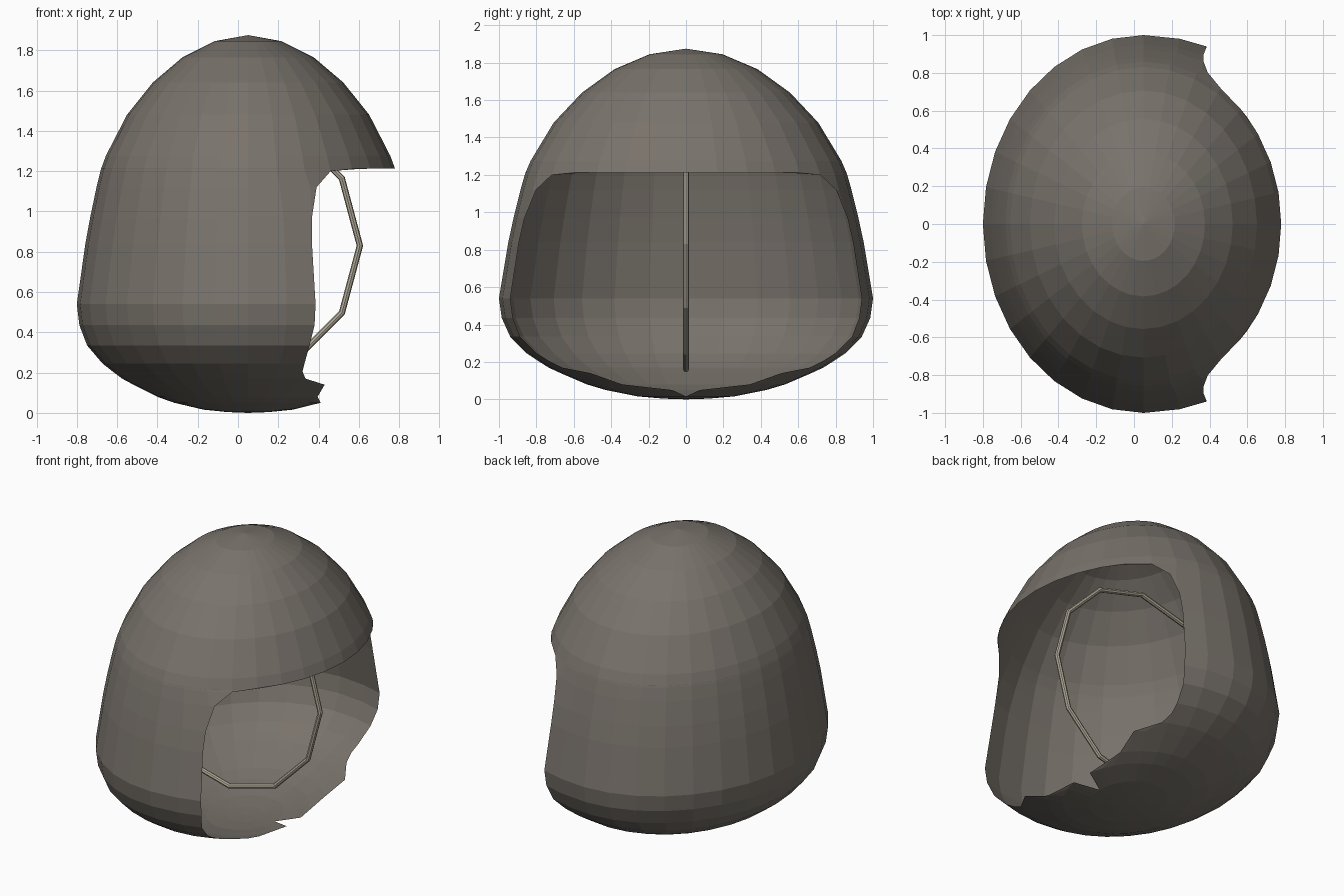
import bpy, bmesh, math

if "Cube" in bpy.data.objects:
    bpy.data.objects.remove(bpy.data.objects["Cube"])


def material(name, color):
    m = bpy.data.materials.new(name)
    m.diffuse_color = (*color, 1)
    m.use_nodes = True
    m.node_tree.nodes["Principled BSDF"].inputs["Base Color"].default_value = m.diffuse_color
    return m


shell_mat = material("warm_grey", (0.19, 0.17, 0.147))
ring_mat = material("pale_stone", (0.45, 0.41, 0.32))

CX = 0.05          # axis of the egg-shaped shell
HALF = 16          # columns over half a turn

# Shell rows: radius, height, x where the opening starts (None = closed row)
ROWS = [
    (0.195, 1.845, None), (0.383, 1.765, None), (0.556, 1.64, None),
    (0.707, 1.48, None), (0.831, 1.275, None), (0.858, 1.212, None),
    (0.858, 1.211, 0.60), (0.862, 1.20, 0.46), (0.885, 1.12, 0.39),
    (0.922, 0.97, 0.367), (0.95, 0.84, 0.367), (1.0, 0.54, 0.385),
    (0.985, 0.435, 0.38), (0.94, 0.335, 0.355), (0.85, 0.245, 0.33),
    (0.79, 0.205, 0.32), (0.735, 0.17, 0.335), (0.67, 0.14, 0.43),
    (0.53, 0.08, 0.395), (0.43, 0.05, 0.41), (0.26, 0.016, None),
    (0.12, 0.004, None),
]


def x_radius(z):
    # the shell swells slightly around the opening
    return 0.85 + 0.13 * max(0, min(1, (1.212 - z) / 0.2, (z - 0.1) / 0.2))


# Half shell, mirrored across y
bm = bmesh.new()
grid = []
for r, z, limit in ROWS:
    front = x_radius(z)
    start = 0 if limit is None else math.acos(min(1, (limit - CX) / (front * r)))
    row = []
    for j in range(HALF + 1):
        a = math.pi * j / HALF
        if a < start and row:
            row.append(row[-1])
            continue
        a = max(a, start)
        rx = front if math.cos(a) > 0 else 0.85
        y = 0 if j in (0, HALF) and a != start else r * math.sin(a)
        row.append(bm.verts.new((CX + rx * r * math.cos(a), max(y, 0), z)))
    grid.append(row)


def face(verts):
    unique = list(dict.fromkeys(verts))
    if len(unique) > 2:
        bm.faces.new(unique)


for i in range(len(grid) - 1):
    up, low = grid[i], grid[i + 1]
    for j in range(HALF):
        # leave the straight top and bottom rims of the opening free
        if ROWS[i][2] is None and low[j] is low[j + 1]:
            continue
        if ROWS[i + 1][2] is None and up[j] is up[j + 1]:
            continue
        face([up[j], low[j], low[j + 1], up[j + 1]])

top = bm.verts.new((CX, 0, 1.875))
bottom = bm.verts.new((CX, 0, 0))
for j in range(HALF):
    face([top, grid[0][j], grid[0][j + 1]])
    face([bottom, grid[-1][j + 1], grid[-1][j]])
bmesh.ops.remove_doubles(bm, verts=bm.verts, dist=0.0002)
mesh = bpy.data.meshes.new("shell")
bm.to_mesh(mesh)
bm.free()
mesh.materials.append(shell_mat)
shell = bpy.data.objects.new("shell", mesh)
bpy.context.collection.objects.link(shell)
mirror = shell.modifiers.new("mirror", 'MIRROR')
mirror.use_axis = (False, True, False)

# Upright twelve-sided hoop inside the shell
bpy.ops.mesh.primitive_torus_add(
    major_segments=12, minor_segments=8, major_radius=0.668, minor_radius=0.016,
    location=(-0.063, 0, 0.83), rotation=(math.pi / 2, 0, 0))
hoop = bpy.context.object
hoop.name = "inner_hoop"
hoop.data.materials.append(ring_mat)
